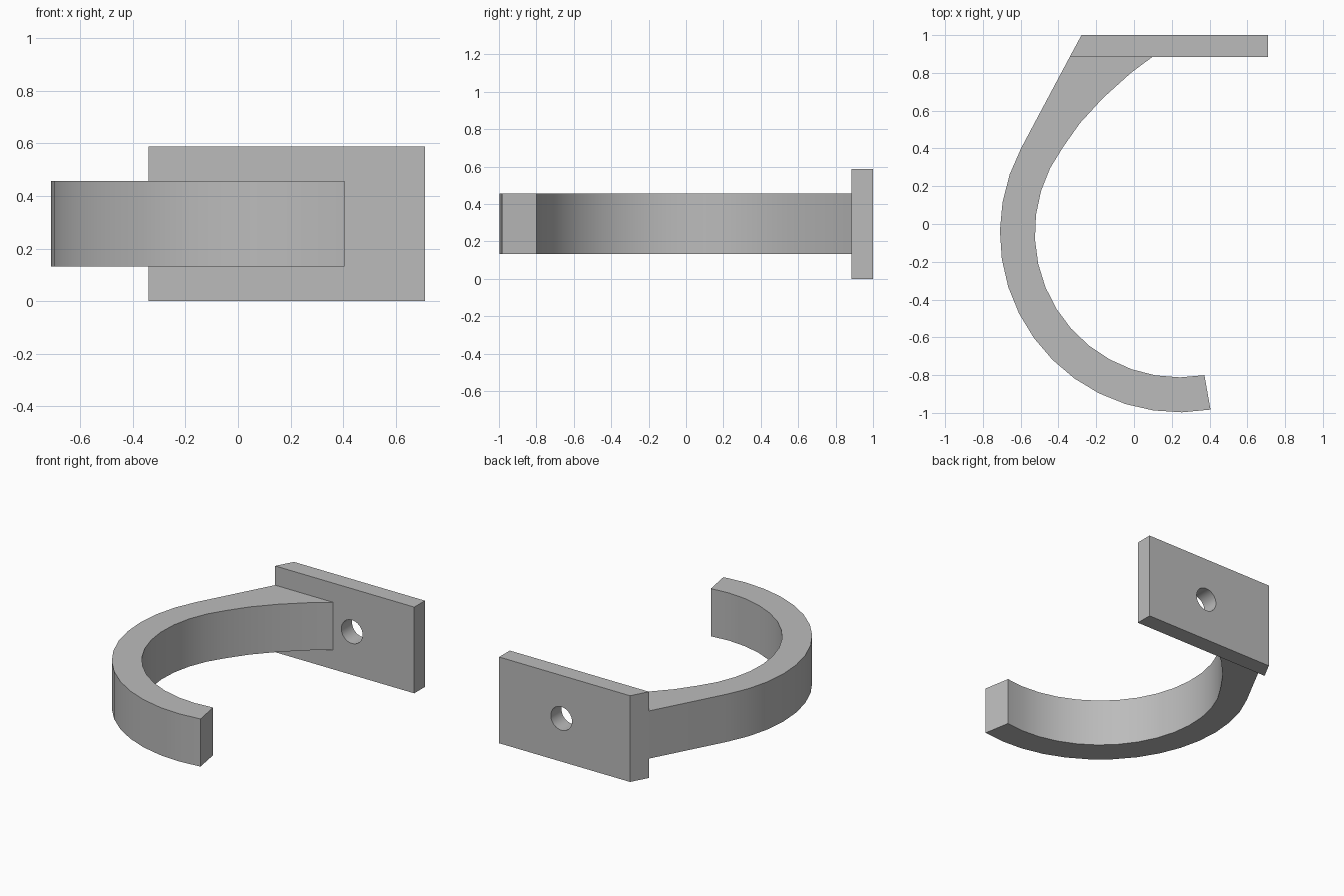
import bpy
import bmesh
from math import cos, sin, radians
from mathutils import Vector

default = bpy.data.objects.get("Cube")
if default:
    bpy.data.objects.remove(default, do_unlink=True)

# Single grey material
GREY = (0.5, 0.5, 0.5, 1.0)
grey = bpy.data.materials.new("plain grey")
grey.use_nodes = True
grey.diffuse_color = GREY
shader = next(n for n in grey.node_tree.nodes if n.type == "BSDF_PRINCIPLED")
shader.inputs["Base Color"].default_value = GREY


def extrude_outline(name, outline, bottom, top):
    """Prism from a plan outline, standing between two heights."""
    bm = bmesh.new()
    base = bm.faces.new([bm.verts.new((x, y, bottom)) for x, y in outline])
    grown = bmesh.ops.extrude_face_region(bm, geom=[base])["geom"]
    verts = [v for v in grown if isinstance(v, bmesh.types.BMVert)]
    bmesh.ops.translate(bm, verts=verts, vec=(0, 0, top - bottom))
    bmesh.ops.recalc_face_normals(bm, faces=bm.faces)
    mesh = bpy.data.meshes.new(name)
    bm.to_mesh(mesh)
    bm.free()
    mesh.materials.append(grey)
    obj = bpy.data.objects.new(name, mesh)
    bpy.context.collection.objects.link(obj)
    return obj


def arc(center, radius, start, end, steps):
    angles = [radians(start + (end - start) * i / steps) for i in range(steps + 1)]
    return [center + radius * Vector((cos(a), sin(a))) for a in angles]


def select_only(obj):
    bpy.ops.object.select_all(action="DESELECT")
    obj.select_set(True)
    bpy.context.view_layer.objects.active = obj


HEIGHT = 0.588
PLATE_FRONT = 0.885
CENTER = Vector((0.24, -0.047))

# Hook arm: round cradle that flares into a tangent web at the plate
outer = arc(CENTER, 0.95, 280, 151.8, 14)
inner = arc(CENTER, 0.765, 280, 143.6, 14)
flare = [(-0.286, 0.534), (-0.164, 0.667), (-0.016, 0.80), (0.098, PLATE_FRONT)]
outline = outer + [(-0.34, PLATE_FRONT)] + flare[::-1] + inner[::-1]
arm = extrude_outline("hook_arm", outline, 0.132, 0.457)

# Mounting plate, its left end slanted in line with the arm
plate = extrude_outline(
    "mounting_plate",
    [(-0.34, PLATE_FRONT), (0.71, PLATE_FRONT), (0.71, 1.0), (-0.278, 1.0)],
    0, HEIGHT)

# Screw hole through the plate
bpy.ops.mesh.primitive_cylinder_add(
    vertices=32, radius=0.08, depth=0.5,
    location=(0.24, 0.94, HEIGHT / 2), rotation=(radians(90), 0, 0))
cutter = bpy.context.object
cutter.name = "screw_hole_cutter"
cutter.hide_render = True
cutter.data.materials.append(grey)
hole = plate.modifiers.new("screw hole", "BOOLEAN")
hole.operation = "DIFFERENCE"
hole.solver = "EXACT"
hole.object = cutter
select_only(plate)
bpy.ops.object.modifier_apply(modifier=hole.name)
bpy.data.objects.remove(cutter, do_unlink=True)

# Smooth curved walls, crisp corners
for part in (arm, plate):
    select_only(part)
    bpy.ops.object.shade_smooth_by_angle(angle=radians(25))
